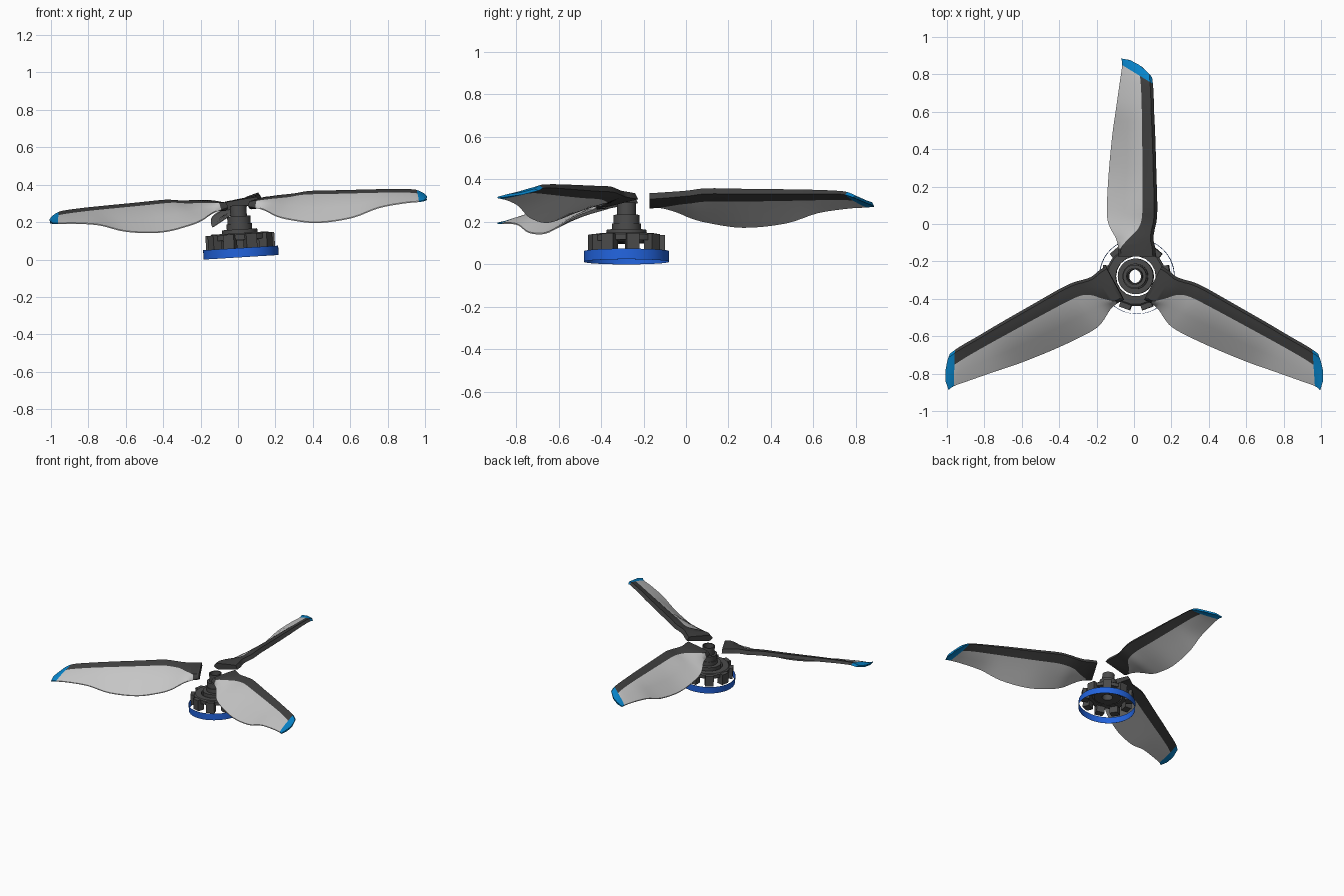
import bpy, bmesh, math
from mathutils import Matrix, Vector

if "Cube" in bpy.data.objects:
    bpy.data.objects.remove(bpy.data.objects["Cube"])

def mat(name, col):
    m = bpy.data.materials.new(name)
    m.diffuse_color = (*col, 1)
    m.use_nodes = True
    m.node_tree.nodes["Principled BSDF"].inputs["Base Color"].default_value = m.diffuse_color
    return m

BLACK = mat("blade_black", (0.05, 0.05, 0.05))
GRAY = mat("blade_gray", (0.56, 0.56, 0.56))
TIP = mat("tip_blue", (0.002, 0.235, 0.6))
RING = mat("ring_blue", (0.016, 0.125, 0.72))
MOTOR = mat("motor_gray", (0.07, 0.07, 0.07))

# whole model leans slightly about y, around the hub axis
PLACE = Matrix.Translation((0.017, -0.28, 0.012)) @ Matrix.Rotation(math.radians(-3.5), 4, 'Y')

def finish(bm, name, mats, angle=35):
    bm.transform(PLACE)
    bmesh.ops.recalc_face_normals(bm, faces=bm.faces[:])
    me = bpy.data.meshes.new(name)
    bm.to_mesh(me)
    bm.free()
    for m in mats:
        me.materials.append(m)
    for p in me.polygons:
        p.use_smooth = True
    me.set_sharp_from_angle(angle=math.radians(angle))
    ob = bpy.data.objects.new(name, me)
    bpy.context.collection.objects.link(ob)
    return ob

def lathe(name, profile, material, sides=48):
    """Spin a closed (radius, z) profile about the hub axis."""
    bm = bmesh.new()
    rings = []
    for i in range(sides):
        a = 2 * math.pi * i / sides
        rings.append([bm.verts.new((r * math.cos(a), r * math.sin(a), z)) for r, z in profile])
    n = len(profile)
    for i in range(sides):
        A, B = rings[i], rings[(i + 1) % sides]
        for j in range(n):
            k = (j + 1) % n
            bm.faces.new((A[j], A[k], B[k], B[j]))
    return finish(bm, name, [material])

# blade stations: radius, tip slant, slant power, trailing x, trailing z,
# colour border x, leading x, leading z, thickness
STATIONS = [
    (0.107, 0.00, 1, -0.085, 0.272, -0.065, 0.118, 0.317, 0.048),
    (0.150, 0.00, 1, -0.085, 0.262, -0.068, 0.115, 0.320, 0.048),
    (0.200, 0.00, 1, -0.097, 0.250, -0.030, 0.105, 0.324, 0.047),
    (0.250, 0.00, 1, -0.125, 0.235, 0.020, 0.112, 0.327, 0.045),
    (0.300, 0.00, 1, -0.145, 0.215, 0.042, 0.123, 0.331, 0.045),
    (0.380, 0.00, 1, -0.150, 0.193, 0.048, 0.127, 0.340, 0.045),
    (0.550, 0.00, 1, -0.142, 0.169, 0.048, 0.122, 0.338, 0.043),
    (0.750, 0.00, 1, -0.122, 0.188, 0.046, 0.116, 0.336, 0.038),
    (0.900, 0.02, 1, -0.098, 0.235, 0.044, 0.110, 0.334, 0.033),
    (1.040, 0.06, 1, -0.077, 0.255, 0.040, 0.107, 0.330, 0.027),
    (1.130, 0.10, 1, -0.064, 0.260, 0.034, 0.103, 0.324, 0.024),
    (1.165, 0.10, 2, -0.070, 0.264, 0.030, 0.098, 0.306, 0.014),
]

def section(s):
    r, k, p, xt, zt, xb, xl, zl, t = s
    zb = zl - 0.018
    mx = (xt + xb) / 2
    qx = xb * 0.45 + xl * 0.55
    pts = [(xt, zt + 0.006), (mx, (zt + zb) / 2 + 0.006), (xb, zb), (qx, zl - 0.006),
           (xl - 0.015, zl), (xl, zl - 0.6 * t), (xb + 0.01, zb - t + 0.004),
           (mx, (zt + zb - t) / 2), (xt, zt)]
    out = []
    for x, z in pts:
        u = min(1, max(0, (x - xt) / (xl - xt)))
        out.append(Vector((x, r - k * u ** p, z)))
    return out

def spline(a, b, c, d, t):
    return 0.5 * (2 * b + (c - a) * t + (2 * a - 5 * b + 4 * c - d) * t * t
                  + (3 * b - a - 3 * c + d) * t ** 3)

def blade(name, turn=0, droop=0, mirror=False):
    bm = bmesh.new()
    secs = [section(s) for s in STATIONS]
    steps, last = 4, len(secs) - 1
    loops = []
    for i in range(last):
        q = [secs[max(0, i - 1)], secs[i], secs[i + 1], secs[min(last, i + 2)]]
        for s in range(steps):
            loops.append([spline(*pts, s / steps) for pts in zip(*q)])
    loops.append(secs[-1])
    rows = [[bm.verts.new(v) for v in lp] for lp in loops]
    n = len(rows[0])
    for i in range(len(rows) - 1):
        st = i // steps
        for j in range(n):
            k = (j + 1) % n
            f = bm.faces.new((rows[i][j], rows[i][k], rows[i + 1][k], rows[i + 1][j]))
            # blue tip, black root and leading strip, gray elsewhere
            f.material_index = 2 if st == last - 1 else 0 if (st < 1 or 2 <= j <= 5) else 1
    bm.faces.new(rows[0]).material_index = 0
    bm.faces.new(rows[-1]).material_index = 2
    # tip hangs down a little, pivoting at the hub
    hub = Matrix.Translation((0, 0, 0.3))
    bm.transform(hub @ Matrix.Rotation(math.radians(-droop), 4, 'X') @ hub.inverted())
    bm.transform(Matrix.Rotation(math.radians(turn), 4, 'Z'))
    if mirror:
        bm.transform(Matrix.Scale(-1, 4, (1, 0, 0)))
    return finish(bm, name, [BLACK, GRAY, TIP], 40)

blade("back_blade")
blade("left_blade", 118, 1.2)
blade("right_blade", 118, 1.2, mirror=True)

# thin blue ring at the foot
lathe("base_ring", [(0.201, 0.0), (0.201, 0.05), (0.200, 0.05), (0.200, 0.0)], RING, 64)

# motor flange, separated from the shaft by a narrow gap
lathe("motor_flange", [(0.107, 0.095), (0.160, 0.095), (0.160, 0.122), (0.150, 0.130), (0.107, 0.130)], MOTOR, 18)

# stepped hollow shaft
lathe("shaft", [(0.037, 0.09), (0.095, 0.09), (0.095, 0.150), (0.068, 0.150), (0.068, 0.180),
                (0.062, 0.180), (0.062, 0.220), (0.044, 0.220), (0.044, 0.278), (0.037, 0.278)], MOTOR)

# blocks around the flange reaching down into the ring
bm = bmesh.new()
for i in range(9):
    m = (Matrix.Rotation(math.radians(90 + 40 * i), 4, 'Z') @ Matrix.Translation((0.157, 0, 0.085))
         @ Matrix.Diagonal((0.05, 0.06, 0.08, 1)))
    bmesh.ops.create_cube(bm, size=1, matrix=m)
finish(bm, "motor_blocks", [MOTOR])
